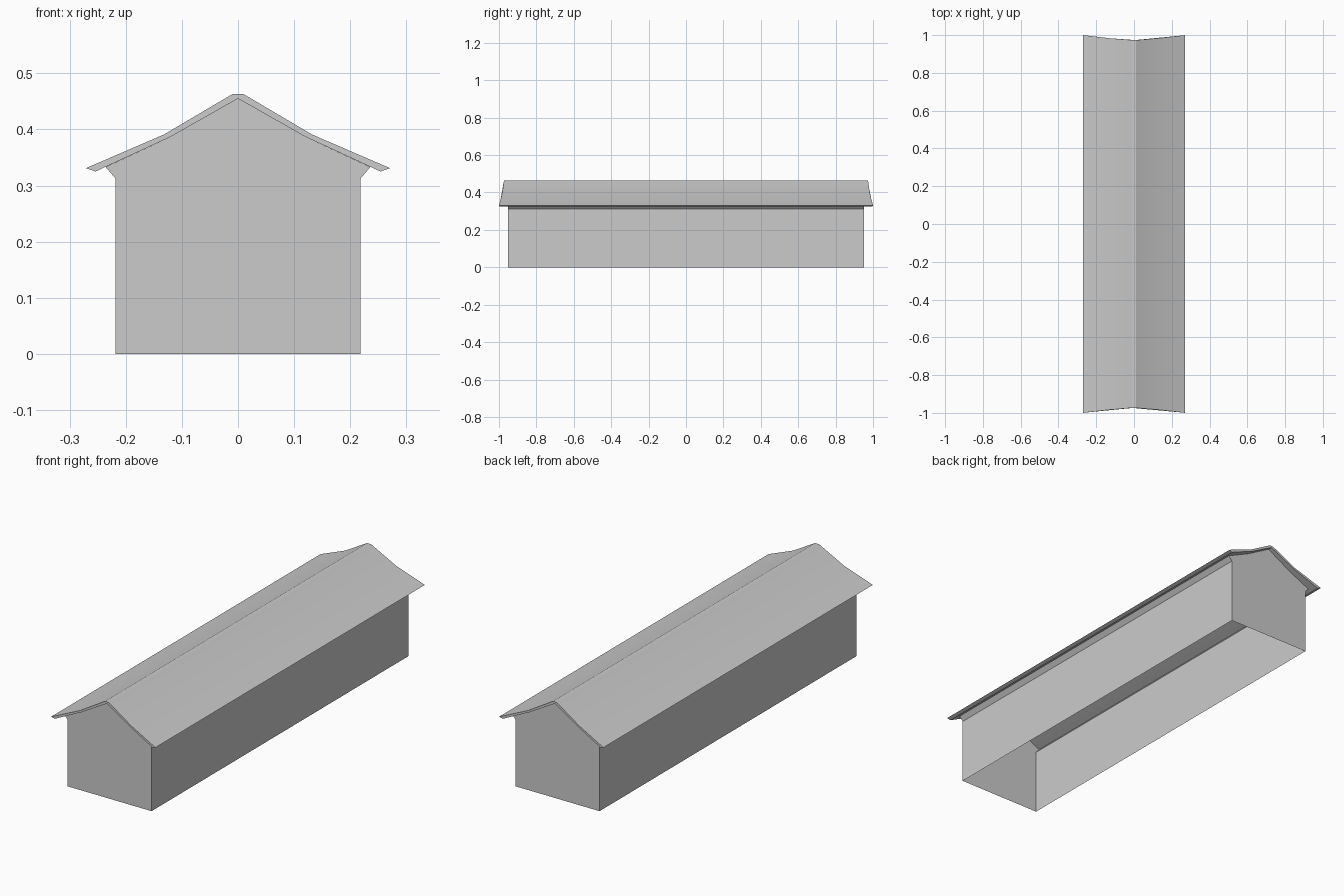
import bpy
import bmesh
import math

cube = bpy.data.objects.get("Cube")
if cube:
    bpy.data.objects.remove(cube, do_unlink=True)

grey = bpy.data.materials.new("plain grey")
grey.use_nodes = True
colour = (0.6, 0.6, 0.6, 1)
grey.diffuse_color = colour
grey.node_tree.nodes["Principled BSDF"].inputs["Base Color"].default_value = colour


def mirrored(half):
    """Complete a right-hand half profile, listed outwards from the middle."""
    left = [(-x, z) for x, z in reversed(half) if x > 0]
    return left + half


def extrude_profile(name, points, end_y, closed_base):
    """Sweep a closed outline along y, with end_y(z) giving the half length."""
    bm = bmesh.new()
    front = [bm.verts.new((x, -end_y(x), z)) for x, z in points]
    back = [bm.verts.new((x, end_y(x), z)) for x, z in points]
    bm.faces.new(front)
    bm.faces.new(back[::-1])
    count = len(points)
    for i in range(count):
        j = (i + 1) % count
        if closed_base or max(points[i][1], points[j][1]) > 0:
            bm.faces.new((front[i], back[i], back[j], front[j]))
    bmesh.ops.recalc_face_normals(bm, faces=bm.faces)
    mesh = bpy.data.meshes.new(name)
    bm.to_mesh(mesh)
    bm.free()
    mesh.materials.append(grey)
    obj = bpy.data.objects.new(name, mesh)
    bpy.context.collection.objects.link(obj)
    return obj


# Underside of the roof, from the ridge to the point where the cove meets it
ridge, bend, cove_top = (0, 0.455), (0.12, 0.387), (0.236, 0.333)
eave_low = (0.254, 0.325)

# Walls: hollow shell with an open base, gables and flared coves under the eaves
# The roof closes the top, so only the side walls and coves are swept
wall_half = [(0.218, 0.312), (0.218, 0)]
outline = mirrored([ridge, bend, cove_top] + wall_half)
walls = extrude_profile("walls", outline, lambda x: 0.953, False)
bm = bmesh.new()
bm.from_mesh(walls.data)
hidden = [f for f in bm.faces if f.normal.z > 0.5]
bmesh.ops.delete(bm, geom=hidden, context='FACES_ONLY')
bm.to_mesh(walls.data)
bm.free()

# Roof: thin bent slab with a narrow flat ridge and ends that flare at the eaves
top = mirrored([(0.01, 0.463), (0.132, 0.391), (0.271, 0.331)])
underside = mirrored([ridge, bend, eave_low])


def roof_end(x):
    return 0.973 + 0.027 * (abs(x) / 0.271) ** 1.3


roof = extrude_profile("roof", top + underside[::-1], roof_end, True)

# Soften the slight bend in each slope and keep the ridge and eaves crisp
bpy.ops.object.select_all(action='DESELECT')
roof.select_set(True)
bpy.context.view_layer.objects.active = roof
bpy.ops.object.shade_smooth_by_angle(angle=math.radians(20))
